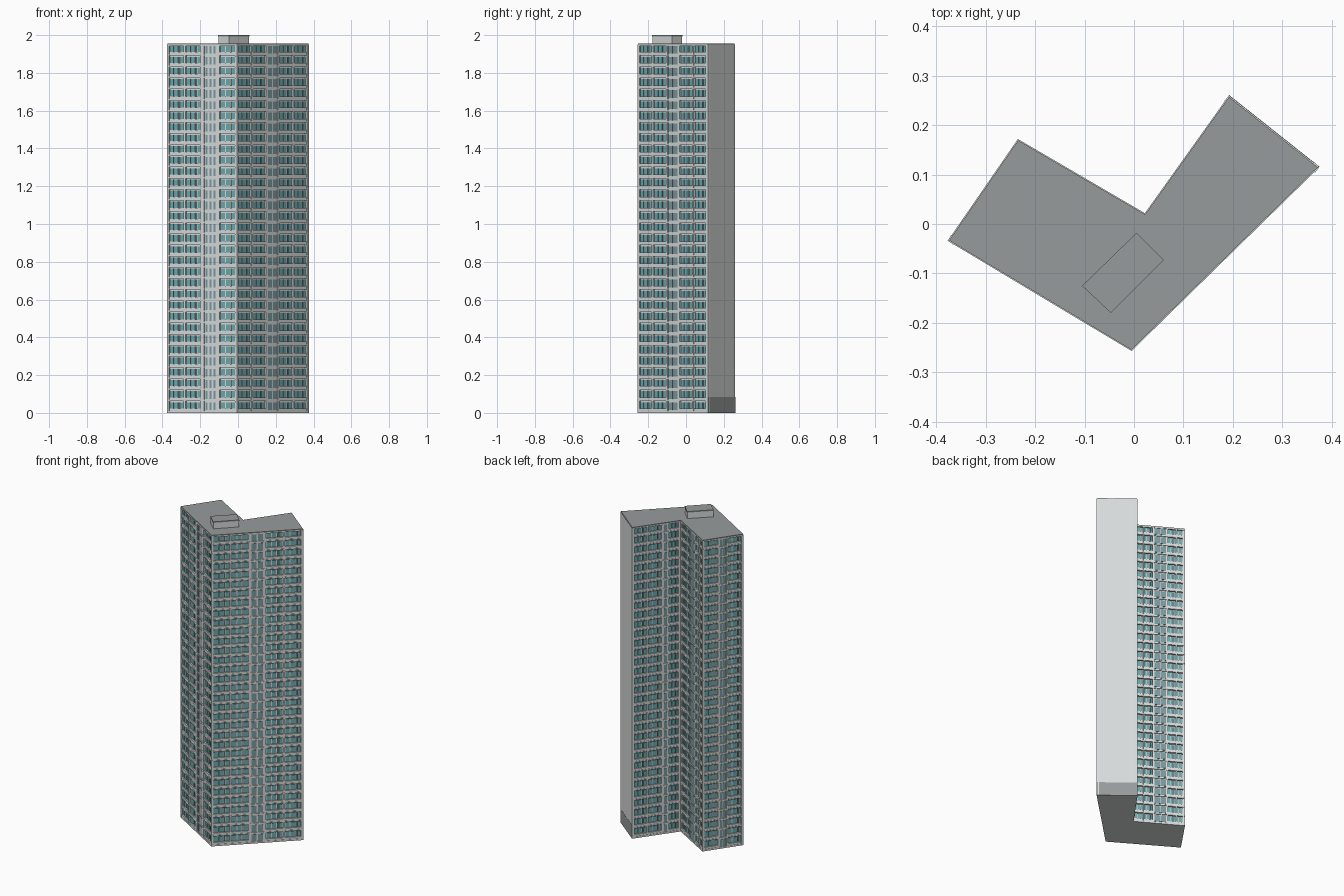
import bpy
import bmesh
from mathutils import Vector
from mathutils.geometry import intersect_line_line_2d

cube = bpy.data.objects.get("Cube")
if cube:
    bpy.data.objects.remove(cube, do_unlink=True)


def material(name, r, g, b):
    m = bpy.data.materials.new(name)
    m.diffuse_color = (r, g, b, 1)
    m.use_nodes = True
    m.node_tree.nodes["Principled BSDF"].inputs["Base Color"].default_value = (r, g, b, 1)
    return m


wall = material("pale concrete", 0.69, 0.715, 0.715)
roof_grey = material("roof grey", 0.31, 0.33, 0.33)
teal = material("teal glass", 0.15, 0.40, 0.43)
slate = material("slate glass", 0.20, 0.33, 0.36)
dark = material("dark opening", 0.09, 0.13, 0.13)

# Tower outline, counter-clockwise from the left corner
OUTLINE = [Vector(p) for p in ((-0.377, -0.034), (-0.005, -0.257), (0.375, 0.115),
                               (0.192, 0.26), (0.022, 0.022), (-0.235, 0.172))]
FLOORS = 33
TOP = 1.955
PITCH = (TOP - 0.008) / FLOORS
DEPTH = 0.012


def finish(name, bm, mat):
    bmesh.ops.recalc_face_normals(bm, faces=bm.faces)
    mesh = bpy.data.meshes.new(name)
    bm.to_mesh(mesh)
    bm.free()
    mesh.materials.append(mat)
    obj = bpy.data.objects.new(name, mesh)
    bpy.context.collection.objects.link(obj)


def prism(bm, pts, z0, z1):
    lo = [bm.verts.new((p[0], p[1], z0)) for p in pts]
    hi = [bm.verts.new((p[0], p[1], z1)) for p in pts]
    bm.faces.new(lo[::-1])
    bm.faces.new(hi)
    n = len(pts)
    for i in range(n):
        j = (i + 1) % n
        bm.faces.new((lo[i], lo[j], hi[j], hi[i]))


def inset(pts, d):
    """Move every side of the outline inward by d."""
    lines = []
    for i, p in enumerate(pts):
        q = pts[(i + 1) % len(pts)]
        u = (q - p).normalized()
        shift = Vector((-u.y, u.x)) * d
        lines.append((p + shift - u, q + shift + u))
    return [Vector(intersect_line_line_2d(*lines[i - 1], *lines[i]))
            for i in range(len(pts))]


class Side:
    """Local frame of one side: u runs 0..1 along it, d is outward depth."""

    def __init__(self, i):
        self.p = OUTLINE[i]
        span = OUTLINE[(i + 1) % len(OUTLINE)] - self.p
        self.length = span.length
        self.u = span.normalized()
        self.n = Vector((self.u.y, -self.u.x))

    def box(self, bm, u0, u1, d0, d1, z0, z1):
        corners = ((u0, d1), (u1, d1), (u1, d0), (u0, d0))
        prism(bm, [self.p + self.u * u * self.length + self.n * d for u, d in corners], z0, z1)


# Core, floor slabs, roof and underside
bm = bmesh.new()
prism(bm, inset(OUTLINE, DEPTH), 0.003, TOP - 0.006)
finish("tower_core", bm, wall)

bm = bmesh.new()
for f in range(FLOORS):
    z = f * PITCH + 0.003
    prism(bm, OUTLINE, z, z + PITCH * 0.13)
prism(bm, OUTLINE, TOP - 0.012, TOP - 0.004)
finish("floor_slabs", bm, wall)

bm = bmesh.new()
prism(bm, inset(OUTLINE, 0.002), TOP - 0.005, TOP)
finish("roof", bm, roof_grey)

bm = bmesh.new()
prism(bm, OUTLINE, 0, 0.003)
finish("underside", bm, wall)

# Blank end wall with its darker base
end = Side(2)
bm = bmesh.new()
end.box(bm, 0, 1, -DEPTH * 1.2, 0.0004, 0.003, TOP - 0.004)
finish("blank_end_wall", bm, wall)
bm = bmesh.new()
end.box(bm, 0, 1, -0.002, 0.001, 0, 0.085)
finish("end_wall_base", bm, roof_grey)

# Facade layouts: stair window count, glass share of its width,
# then (kind, start, end) as fractions of the side
FACADES = {
    "front_left": (0, 3, 0.5, (("bay", .02, .24), ("bay", .265, .475),
                               ("stair", .53, .70), ("bay", .75, .975))),
    "front_right": (1, 2, 0.8, (("bay", .02, .20), ("bay", .22, .405), ("stair", .43, .57),
                                ("bay", .595, .78), ("bay", .80, .98))),
    "back_right_inner": (3, 1, 0.8, (("bay", .03, .31), ("bay", .335, .61),
                                     ("stair", .65, .73), ("bay", .76, .96))),
    "back_inner": (4, 2, 0.88, (("bay", .03, .19), ("bay", .21, .37), ("stair", .40, .64),
                                ("bay", .67, .82), ("bay", .84, .98))),
    "back_left": (5, 2, 0.8, (("bay", .03, .38), ("stair", .42, .58), ("bay", .62, .97))),
}

for name, (index, count, share, parts) in FACADES.items():
    side = Side(index)
    piers, rails, glass, tall, doors = (bmesh.new() for _ in range(5))
    back = -DEPTH

    # Full-height piers fill the spaces between bays
    ends = [0] + [v for part in parts for v in part[1:]] + [1]
    pad = DEPTH / side.length
    if index == 3:
        ends[-1] += pad
    if index == 4:
        ends[0] -= pad
    for a, b in zip(ends[::2], ends[1::2]):
        side.box(piers, a, b, back - 0.002, -0.0005, 0.003, TOP - 0.006)

    for kind, a, b in parts:
        w = b - a
        if kind == "stair":
            side.box(piers, a, b, back - 0.002, -0.005, 0.003, TOP - 0.006)
        for f in range(FLOORS):
            z = f * PITCH + 0.003

            def panel(bm, t0, t1, d, h0, h1):
                side.box(bm, a + w * t0, a + w * t1, back - 0.001, d,
                         z + PITCH * h0, z + PITCH * h1)

            if kind == "stair":
                for k in range(count):
                    mid = (k + 0.5) / count
                    half = share / count / 2
                    panel(tall, mid - half, mid + half, -0.003, 0.2, 0.9)
            else:
                # Framed window pair, balcony door, side light and low parapet
                panel(glass, 0.04, 0.29, back + 0.004, 0.3, 0.9)
                panel(glass, 0.35, 0.60, back + 0.004, 0.3, 0.9)
                panel(doors, 0.65, 0.72, back + 0.002, 0.13, 0.9)
                panel(glass, 0.75, 0.96, back + 0.004, 0.13, 0.9)
                panel(rails, 0, 1, -0.002, 0.1, 0.34)

    finish(name + "_piers", piers, wall)
    finish(name + "_parapets", rails, wall)
    finish(name + "_windows", glass, teal)
    finish(name + "_stair_windows", tall, slate)
    finish(name + "_doors", doors, dark)

# Rooftop plant room
plant = [Vector(p) for p in ((-0.105, -0.125), (-0.047, -0.18), (0.06, -0.073), (0.005, -0.018))]
bm = bmesh.new()
prism(bm, inset(plant, 0.002), TOP - 0.002, 1.994)
finish("plant_room", bm, wall)
bm = bmesh.new()
prism(bm, plant, 1.993, 2.0)
finish("plant_room_roof", bm, roof_grey)
